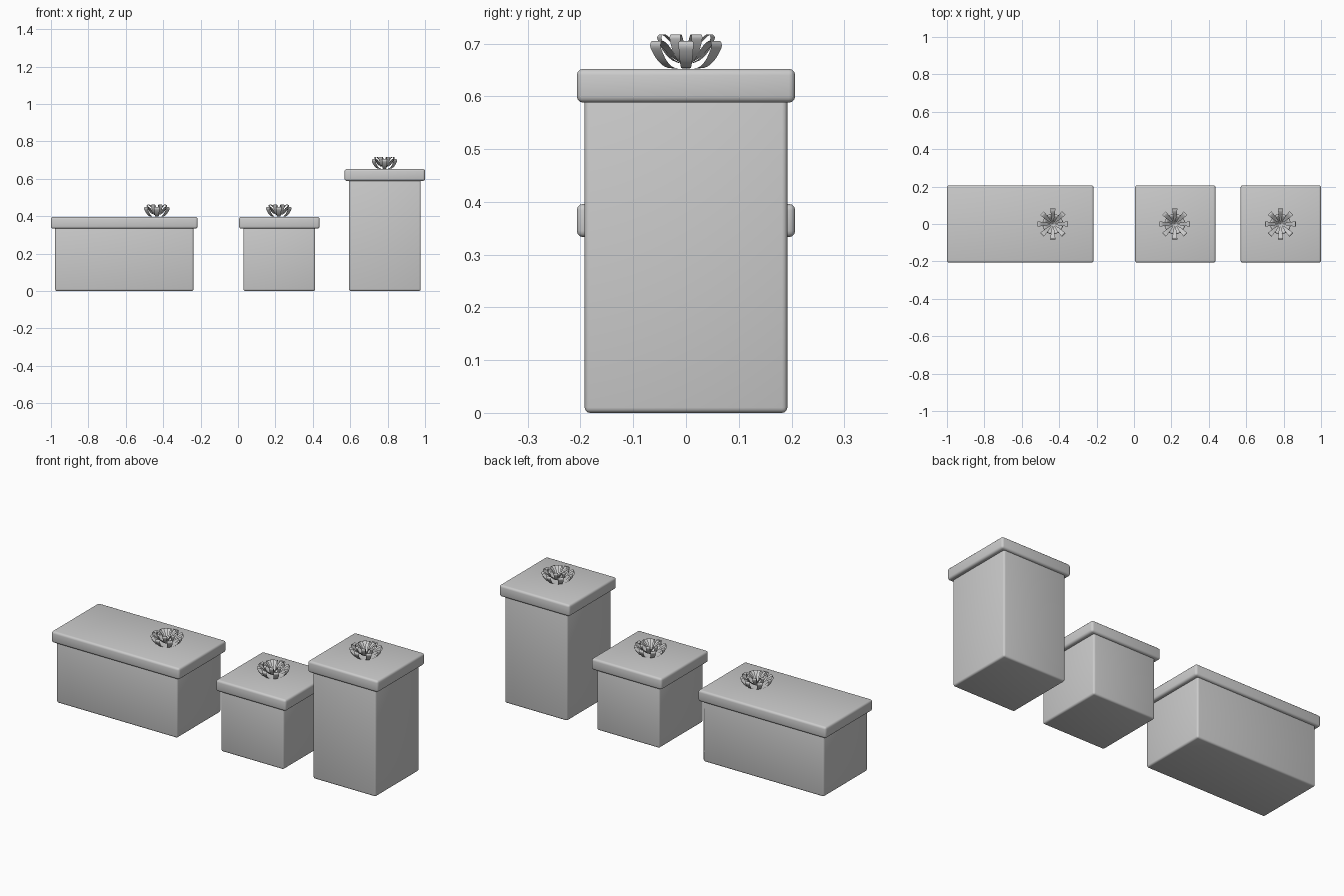
import bpy, bmesh, math
from mathutils import Matrix, Vector

if "Cube" in bpy.data.objects:
    bpy.data.objects.remove(bpy.data.objects["Cube"])


def finish(bm, name):
    me = bpy.data.meshes.new(name)
    bm.to_mesh(me)
    bm.free()
    ob = bpy.data.objects.new(name, me)
    bpy.context.collection.objects.link(ob)
    bpy.context.view_layer.objects.active = ob
    for o in bpy.context.selected_objects:
        o.select_set(False)
    ob.select_set(True)
    bpy.ops.object.shade_smooth_by_angle(angle=math.radians(35))
    return ob


def rounded_box(name, cx, sx, sy, z0, z1, r):
    bm = bmesh.new()
    bmesh.ops.create_cube(bm, size=1)
    bmesh.ops.scale(bm, vec=(sx, sy, z1 - z0), verts=bm.verts)
    bmesh.ops.translate(bm, vec=(cx, 0, (z0 + z1) / 2), verts=bm.verts)
    bmesh.ops.bevel(bm, geom=bm.edges[:], offset=r, segments=3,
                    profile=0.5, affect='EDGES')
    return finish(bm, name)


def smooth_path(pts, steps=3):
    # Catmull-Rom interpolation through the loop profile
    p = [Vector(q) for q in pts]
    p = [p[0]] + p + [p[-1]]
    out = []
    for i in range(1, len(p) - 2):
        a, b, c, d = p[i - 1:i + 3]
        for s in range(steps):
            t = s / steps
            out.append(0.5 * (2 * b + (c - a) * t + (2 * a - 5 * b + 4 * c - d) * t * t
                              + (3 * b - a - 3 * c + d) * t ** 3))
    return out + [p[-1]]


def add_loops(bm, profile, start, half, z):
    # eight ribbon loops radiating from the bow centre
    path = smooth_path(profile)
    rmax = max(q.x for q in path)
    for k in range(8):
        rot = Matrix.Rotation(start + k * math.pi / 4, 3, 'Z')
        rows = []
        for q in path:
            w = half * (0.3 + 0.7 * max(q.x, 0) / rmax)
            rows.append([bm.verts.new(rot @ Vector((q.x, s * w, z + q.y)))
                         for s in (-1, 1)])
        for a, b in zip(rows, rows[1:]):
            bm.faces.new((a[0], a[1], b[1], b[0]))


OUTER = [(0.0, 0.001), (0.040, 0.002), (0.062, 0.014), (0.078, 0.034),
         (0.082, 0.046), (0.076, 0.053), (0.060, 0.046), (0.030, 0.022), (0.0, 0.008)]
INNER = [(0.0, 0.008), (0.025, 0.016), (0.043, 0.034), (0.053, 0.053),
         (0.054, 0.062), (0.046, 0.065), (0.032, 0.054), (0.014, 0.032), (0.0, 0.016)]


def bow(name, cx, z):
    bm = bmesh.new()
    add_loops(bm, OUTER, 0, 0.014, z)
    add_loops(bm, INNER, math.pi / 8, 0.011, z)
    bmesh.ops.translate(bm, vec=(cx, 0, 0), verts=bm.verts)
    return finish(bm, name)


# name, centre x, body width, lid width, lid bottom, lid top, bow x
BOXES = [
    ("long_gift", -0.608, 0.74, 0.784, 0.333, 0.396, -0.434),
    ("cube_gift", 0.221, 0.384, 0.43, 0.333, 0.396, 0.218),
    ("tall_gift", 0.785, 0.384, 0.43, 0.588, 0.652, 0.783),
]
for name, cx, bw, lw, z0, z1, bx in BOXES:
    rounded_box(name + "_body", cx, bw, 0.384, 0, z0 + 0.02, 0.01)
    rounded_box(name + "_lid", cx, lw, 0.414, z0, z1, 0.012)
    bow(name + "_bow", bx, z1)
